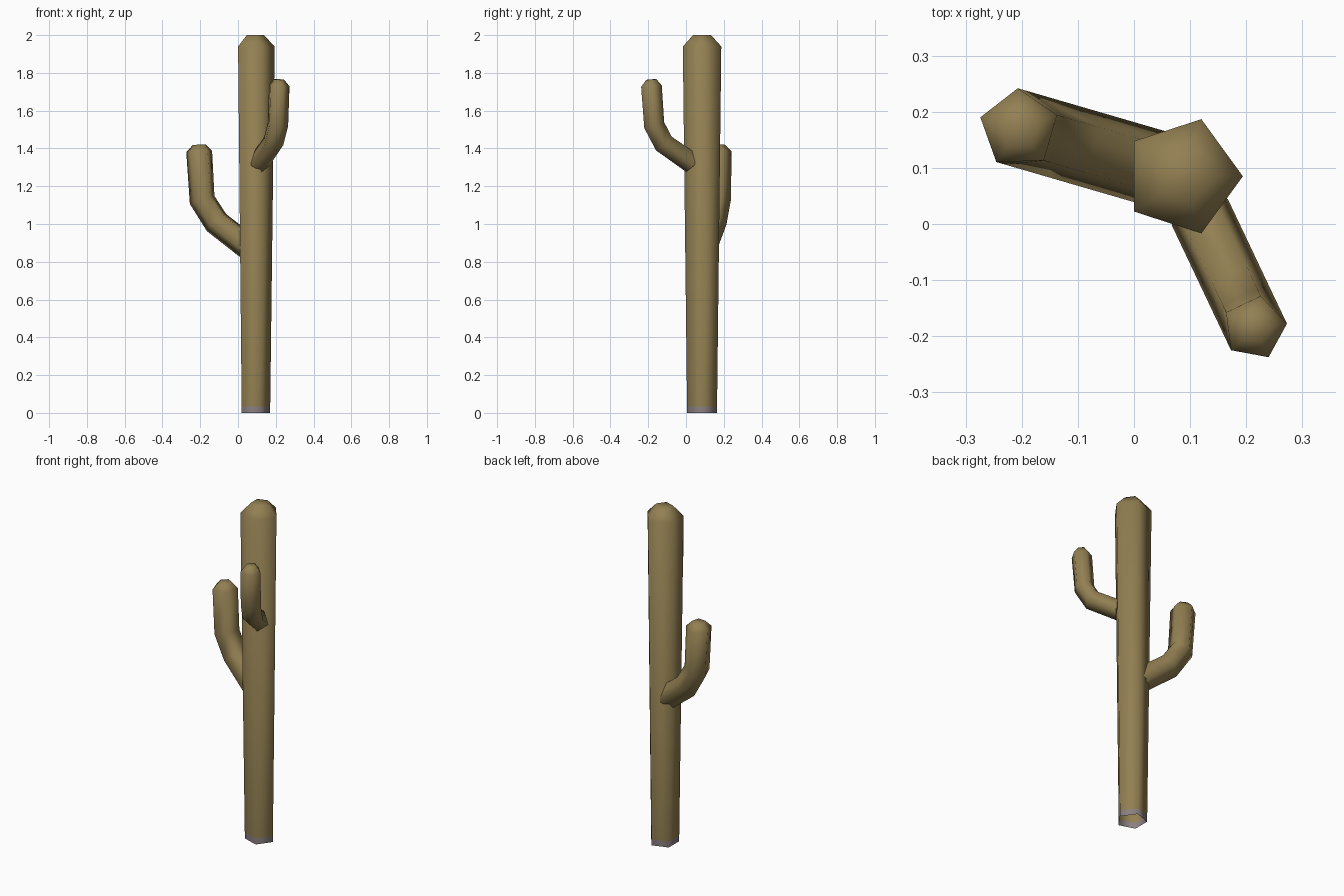
import bpy, bmesh, math
from mathutils import Vector

if "Cube" in bpy.data.objects:
    bpy.data.objects.remove(bpy.data.objects["Cube"])

def mat(name, rgb):
    m = bpy.data.materials.new(name)
    m.diffuse_color = (*rgb, 1)
    m.use_nodes = True
    m.node_tree.nodes["Principled BSDF"].inputs["Base Color"].default_value = m.diffuse_color
    return m

SKIN = mat("olive brown skin", (0.29, 0.215, 0.085))
FOOT = mat("grey foot", (0.255, 0.215, 0.22))
AXIS = Vector((0.087, 0.085, 0))
SIDES = 5

def tube(name, rings, outward, foot=False):
    """Five-sided tube; rings = (centre, tangent, radius), first vertex points outward."""
    bm = bmesh.new()
    side = Vector((0, 0, 1)).cross(outward)
    loops = []
    for c, t, r in rings:
        u = side.cross(t).normalized()
        loops.append([bm.verts.new(c + r * (u * math.cos(a) + side * math.sin(a)))
                      for a in (2 * math.pi * k / SIDES for k in range(SIDES))])
    for i in range(len(loops) - 1):
        for k in range(SIDES):
            n = (k + 1) % SIDES
            f = bm.faces.new((loops[i][k], loops[i][n], loops[i + 1][n], loops[i + 1][k]))
            f.material_index = 1 if foot and i == 0 else 0
    bm.faces.new(loops[-1])
    for f in bm.faces:
        f.smooth = True
    me = bpy.data.meshes.new(name)
    bm.to_mesh(me)
    bm.free()
    me.materials.append(SKIN)
    if foot:
        me.materials.append(FOOT)
    ob = bpy.data.objects.new(name, me)
    bpy.context.collection.objects.link(ob)

# Trunk: widens upward, blunt crown, open underneath with a grey foot band
UP = Vector((0, 0, 1))
tube("trunk", [(AXIS + UP * z, UP, r) for z, r in
               ((0, 0.083), (0.035, 0.0835), (1.94, 0.107), (2.0, 0.05))],
     Vector((1, 0, 0)), foot=True)

def arm(name, tip, path, r):
    """Path is (distance from trunk axis, height) toward the tip direction."""
    out = (Vector((*tip, 0)) - AXIS).normalized()
    pts = [AXIS + out * d + UP * z for d, z in path]
    rings = []
    for i, p in enumerate(pts):
        a = (p - pts[i - 1]).normalized() if i else Vector()
        b = (pts[i + 1] - p).normalized() if i < len(pts) - 1 else Vector()
        rings.append((p, (a + b).normalized(), r))
    # blunt rounded tip
    c, t, _ = rings[-1]
    rings.append((c + UP * 0.035, t, r * 0.5))
    tube(name, rings, out)

# Two elbowed arms
arm("left_arm", (-0.205, 0.17), [(0.04, 0.885), (0.21, 1.012), (0.288, 1.13), (0.304, 1.385)], 0.072)
arm("right_arm", (0.215, -0.185), [(0.062, 1.325), (0.228, 1.43), (0.283, 1.525), (0.299, 1.73)], 0.058)
